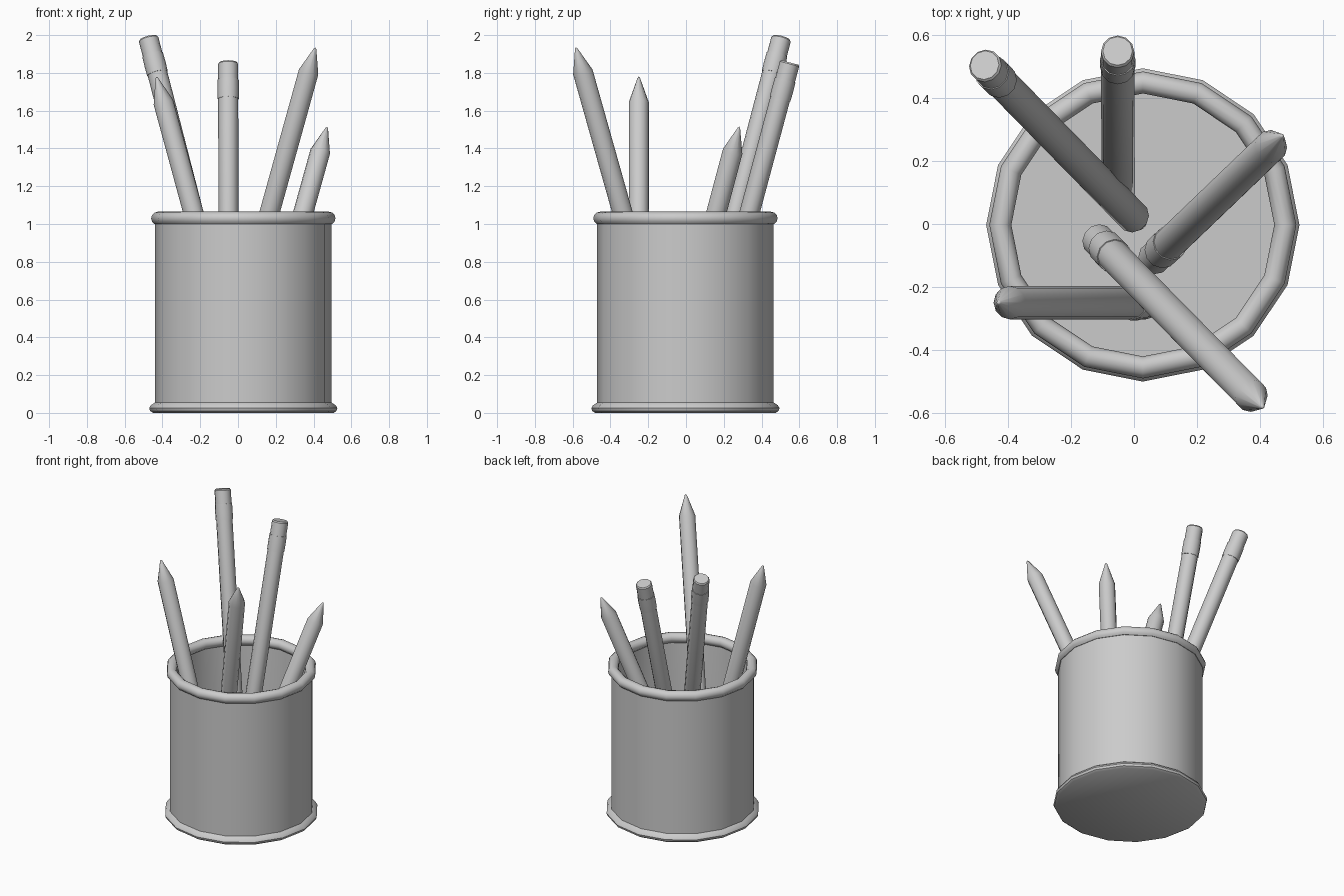
import bpy, bmesh, math
from mathutils import Vector

if "Cube" in bpy.data.objects:
    bpy.data.objects.remove(bpy.data.objects["Cube"])


def lathe(name, profile, sides, base=(0, 0, 0), axis=(0, 0, 1)):
    """Spin an (r, h) profile around an axis; r = 0 makes a pole."""
    bm = bmesh.new()
    rot = Vector((0, 0, 1)).rotation_difference(Vector(axis))
    rings = []
    for r, h in profile:
        n = sides if r > 0 else 1
        ring = []
        for i in range(n):
            a = 2 * math.pi * i / sides
            p = Vector((r * math.cos(a), r * math.sin(a), h))
            ring.append(bm.verts.new(rot @ p + Vector(base)))
        rings.append(ring)
    for lo, hi in zip(rings, rings[1:]):
        for i in range(sides):
            j = (i + 1) % sides
            quad = [lo[i % len(lo)], lo[j % len(lo)], hi[j % len(hi)], hi[i % len(hi)]]
            bm.faces.new(list(dict.fromkeys(quad)))
    bmesh.ops.recalc_face_normals(bm, faces=bm.faces)
    mesh = bpy.data.meshes.new(name)
    bm.to_mesh(mesh)
    bm.free()
    ob = bpy.data.objects.new(name, mesh)
    bpy.context.collection.objects.link(ob)
    bpy.context.view_layer.objects.active = ob
    bpy.ops.object.select_all(action='DESELECT')
    ob.select_set(True)
    bpy.ops.object.shade_smooth_by_angle(angle=math.radians(35))
    return ob


# Cup: flared foot, straight wall, rolled rim, inner wall and floor
rim = [(0.453 + 0.035 * math.cos(a), 1.03 + 0.035 * math.sin(a))
       for a in (math.radians(d) for d in range(-60, 241, 30))]
cup = [(0, 0), (0.478, 0), (0.493, 0.01), (0.498, 0.025), (0.49, 0.04), (0.467, 0.055),
       (0.467, 1.0)] + rim + [(0.435, 0.99), (0.435, 0.03), (0, 0.03)]
lathe("cup", cup, 16, base=(0.028, -0.003, 0))


# Pencil: tip, shaft, ferrule and eraser along one axis
def pencil(name, tip, end):
    tip, end = Vector(tip), Vector(end)
    axis = end - tip
    n = axis.length
    lathe(name + "_shaft", [(0, 0), (0.007, 0.008), (0.053, 0.14), (0.053, n - 0.19), (0, n - 0.19)],
          12, tip, axis)
    lathe(name + "_ferrule", [(0, n - 0.2), (0.056, n - 0.2), (0.057, n - 0.15),
                              (0.056, n - 0.095), (0, n - 0.095)], 12, tip, axis)
    lathe(name + "_eraser", [(0, n - 0.1), (0.053, n - 0.1), (0.053, n - 0.008),
                             (0.047, n), (0, n)], 12, tip, axis)


# Three pencils point up, two point down
pencil("pencil_tall", (0.41, -0.583, 1.935), (-0.115, -0.05, 0.045))
pencil("pencil_left", (-0.432, -0.25, 1.78), (0.04, -0.25, 0.045))
pencil("pencil_short", (0.472, 0.282, 1.515), (0.063, -0.11, 0.045))
pencil("pencil_back_left", (0.03, -0.01, 0.03), (-0.475, 0.505, 1.985))
pencil("pencil_back", (-0.05, 0.06, 0.03), (-0.052, 0.55, 1.855))
